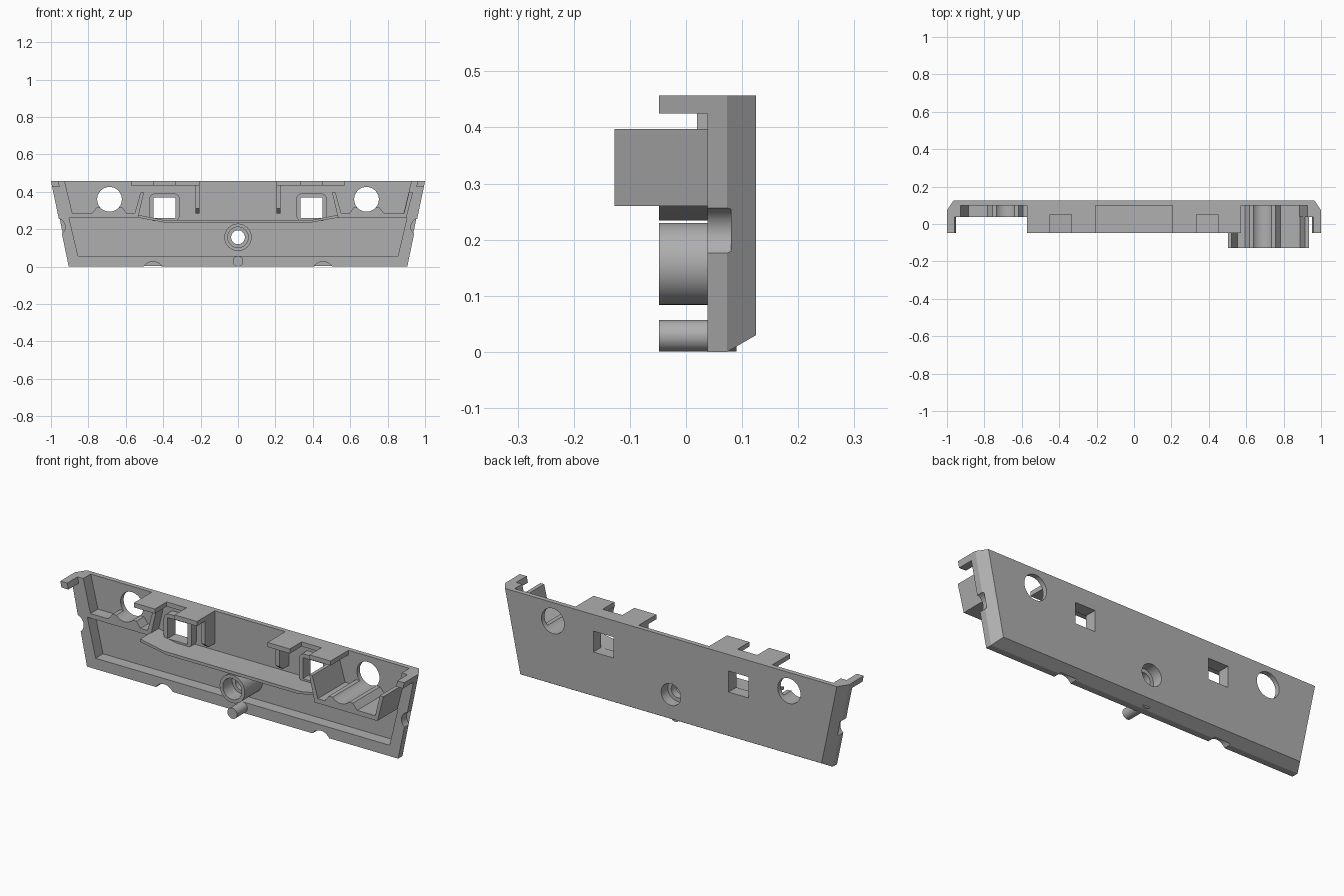
import bpy, bmesh, math

cube = bpy.data.objects.get("Cube")
if cube:
    bpy.data.objects.remove(cube, do_unlink=True)

grey = bpy.data.materials.new("plain grey")
grey.use_nodes = True
GREY = (0.43, 0.43, 0.43, 1)
grey.diffuse_color = GREY
grey.node_tree.nodes["Principled BSDF"].inputs["Base Color"].default_value = GREY

TOP, FRONT, FLOOR, BACK, REACH = 0.457, 0.038, 0.10, 0.125, -0.048


def loft(name, sections):
    """Solid through matching (y, [(x, z)...]) sections."""
    bm = bmesh.new()
    rings = [[bm.verts.new((x, y, z)) for x, z in pts] for y, pts in sections]
    for a, b in zip(rings, rings[1:]):
        for i in range(len(a)):
            j = (i + 1) % len(a)
            bm.faces.new((a[i], a[j], b[j], b[i]))
    bm.faces.new(rings[0])
    bm.faces.new(rings[-1])
    bmesh.ops.recalc_face_normals(bm, faces=bm.faces)
    mesh = bpy.data.meshes.new(name)
    bm.to_mesh(mesh)
    bm.free()
    mesh.materials.append(grey)
    ob = bpy.data.objects.new(name, mesh)
    bpy.context.collection.objects.link(ob)
    return ob


def extrude(name, pts, y0, y1):
    return loft(name, [(y0, pts), (y1, pts)])


def flip(pts, s):
    return [(s * x, z) for x, z in pts]


def rect(x0, x1, z0, z1):
    return [(x0, z0), (x1, z0), (x1, z1), (x0, z1)]


def circle(x, z, r, n=40):
    return [(x + r * math.cos(math.tau * i / n), z + r * math.sin(math.tau * i / n))
            for i in range(n)]


def round_rect(x0, x1, z0, z1, r, n=6):
    corners = [(x1 - r, z1 - r), (x0 + r, z1 - r), (x0 + r, z0 + r), (x1 - r, z0 + r)]
    return [(cx + r * math.cos(math.pi / 2 * (q + i / n)),
             cz + r * math.sin(math.pi / 2 * (q + i / n)))
            for q, (cx, cz) in enumerate(corners) for i in range(n + 1)]


def cut(ob, pts, y0, y1):
    cutter = extrude("cutter", pts, y0, y1)
    cutter.hide_render = True
    mod = ob.modifiers.new("cut", 'BOOLEAN')
    mod.operation, mod.solver, mod.object = 'DIFFERENCE', 'EXACT', cutter
    bpy.context.view_layer.objects.active = ob
    bpy.ops.object.modifier_apply(modifier=mod.name)
    bpy.data.objects.remove(cutter, do_unlink=True)


# Tray body with chamfered back edges
def outline(inset, base):
    low = 0.905 + 0.095 * base / TOP - inset
    return [(-low, base), (low, base), (1 - inset, TOP), (inset - 1, TOP)]


body = loft("tray_body", [(FRONT, outline(0, 0)), (0.073, outline(0, 0)),
                          (BACK, outline(0.035, 0.03))])
half = [(0.855, 0.057), (0.903, 0.26), (0.882, 0.272), (0.937, 0.5)]
cut(body, half + flip(half[::-1], -1), -0.1, FLOOR)

# Round and square openings, and scallops in the rim
cut(body, circle(0, 0.157, 0.057), 0, 0.2)
for s in (-1, 1):
    cut(body, circle(s * 0.687, 0.36, 0.066), 0, 0.2)
    cut(body, rect(s * 0.393 - 0.058, s * 0.393 + 0.058, 0.26, 0.37), 0, 0.2)
    cut(body, circle(s * 0.455, -0.03, 0.057), 0, 0.08)
    cut(body, circle(s * 0.97, 0.212, 0.046), 0, 0.08)

# Central boss, counterbored from both ends
boss = extrude("central_boss", circle(0, 0.157, 0.073), REACH, BACK - 0.003)
cut(boss, circle(0, 0.157, 0.055), -0.1, 0.03)
cut(boss, circle(0, 0.157, 0.057), 0.07, 0.2)
cut(boss, circle(0, 0.157, 0.037), -0.1, 0.2)
extrude("locating_peg", circle(0, 0.029, 0.028), REACH, 0.09)

# Long shelf with upturned ends
shelf = [(0.38, 0.234), (0.535, 0.262), (0.535, 0.277), (0.40, 0.25)]
extrude("long_shelf", shelf + flip(shelf[::-1], -1), REACH, FLOOR + 0.005)

for s, side, lip in ((1, "left", -0.127), (-1, "right", FRONT)):
    # Cradle: floor, raised seat and sloping end walls in one profile
    cradle = [(0.535, 0.26), (0.90, 0.26), (0.935, 0.397), (0.914, 0.397),
              (0.887, 0.284), (0.782, 0.284), (0.757, 0.315), (0.617, 0.315),
              (0.594, 0.284), (0.553, 0.284), (0.521, 0.397), (0.503, 0.397)]
    seat = extrude(side + "_cradle", flip(cradle, s), lip, FLOOR + 0.005)
    cut(seat, circle(s * 0.687, 0.36, 0.066), -0.2, 0.2)

    # Raised frame around the square window
    c = s * 0.393
    frame = extrude(side + "_window_frame",
                    round_rect(c - 0.081, c + 0.081, 0.243, 0.391, 0.03), 0.06, FLOOR + 0.005)
    cut(frame, rect(c - 0.058, c + 0.058, 0.26, 0.37), -0.2, 0.2)

    # Notched top plate
    plate = extrude(side + "_top_plate", flip(rect(0.205, 0.572, 0.433, TOP), s),
                    REACH, FLOOR + 0.005)
    cut(plate, flip(rect(0.335, 0.45, 0.4, 0.5), s), -0.2, 0.05)

    # Hanging stop below the plate, tapered at its foot
    loft(side + "_stop", [(0.02, flip(rect(0.205, 0.226, 0.31, 0.44), s)),
                          (0.05, flip(rect(0.205, 0.226, 0.285, 0.44), s)),
                          (FLOOR + 0.005, flip(rect(0.205, 0.226, 0.285, 0.44), s))])

    # Corner tab reaching forward
    extrude(side + "_corner_tab",
            flip([(0.953, 0.425), (0.9933, 0.425), (1, TOP), (0.96, TOP)], s),
            REACH, FRONT + 0.01)

# Smooth the round surfaces, keep the edges crisp
bpy.ops.object.select_all(action='DESELECT')
for ob in bpy.context.collection.objects:
    if ob.type == 'MESH' and grey.name in ob.data.materials:
        ob.select_set(True)
        bpy.context.view_layer.objects.active = ob
bpy.ops.object.shade_smooth_by_angle(angle=math.radians(25))
